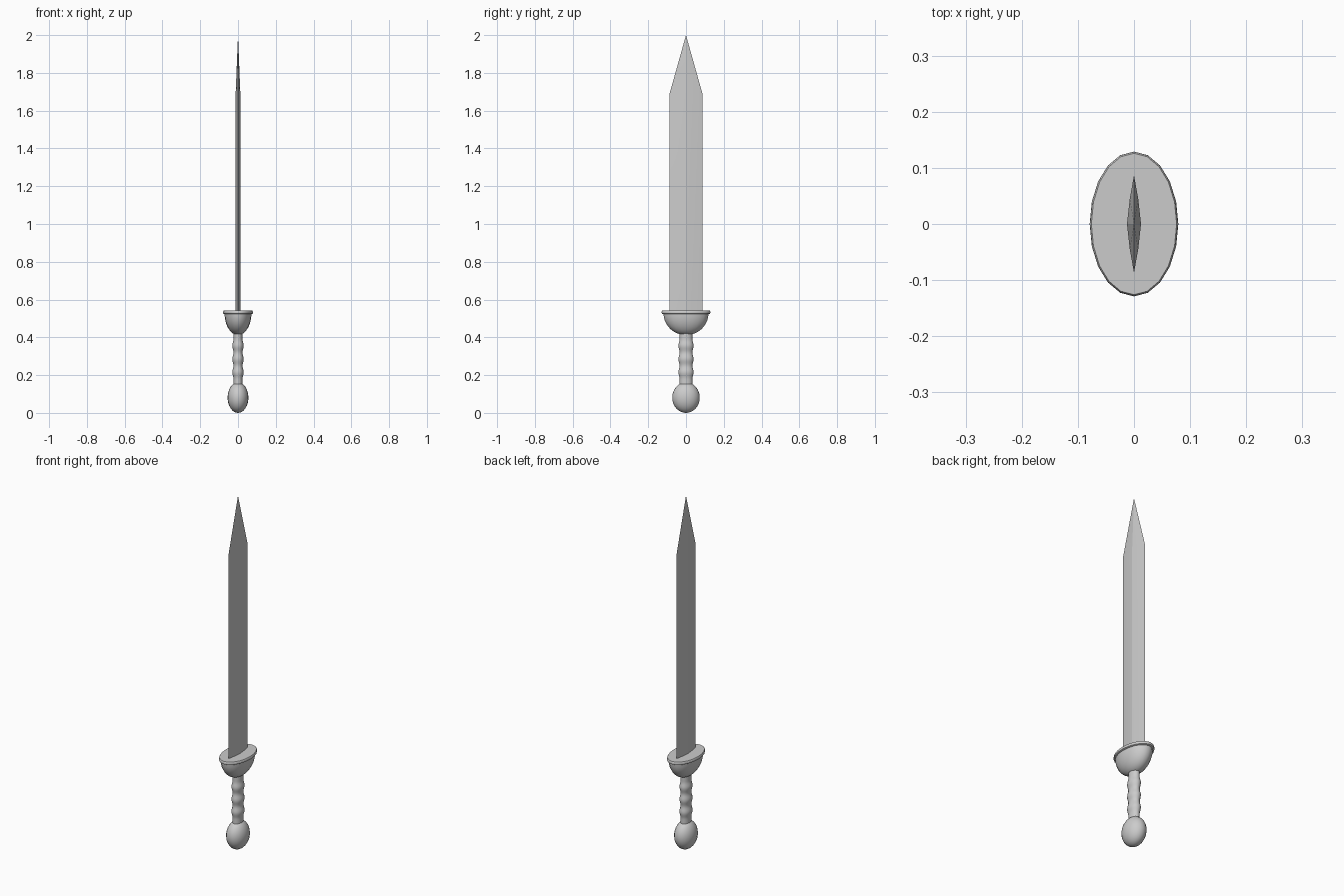
import bpy, bmesh, math

if "Cube" in bpy.data.objects:
    bpy.data.objects.remove(bpy.data.objects["Cube"])


def finish(name, bm, angle):
    bmesh.ops.recalc_face_normals(bm, faces=bm.faces)
    me = bpy.data.meshes.new(name)
    bm.to_mesh(me)
    bm.free()
    ob = bpy.data.objects.new(name, me)
    bpy.context.collection.objects.link(ob)
    bpy.ops.object.select_all(action='DESELECT')
    ob.select_set(True)
    bpy.context.view_layer.objects.active = ob
    bpy.ops.object.shade_smooth_by_angle(angle=math.radians(angle))
    return ob


def loft(name, rings, angle=35):
    """Skin equal-length rings of points and cap both ends."""
    bm = bmesh.new()
    loops = [[bm.verts.new(p) for p in r] for r in rings]
    n = len(loops[0])
    for a, b in zip(loops, loops[1:]):
        for i in range(n):
            j = (i + 1) % n
            bm.faces.new((a[i], a[j], b[j], b[i]))
    bm.faces.new(loops[0][::-1])
    bm.faces.new(loops[-1])
    return finish(name, bm, angle)


def oval(rx, ry, z, n=20):
    return [(rx * math.cos(2 * math.pi * i / n), ry * math.sin(2 * math.pi * i / n), z)
            for i in range(n)]


# pommel: flattened egg
rings = []
for i in range(13):
    a = math.pi * (0.03 + 0.87 * i / 12)
    rings.append(oval(0.055 * math.sin(a), 0.073 * math.sin(a), 0.081 - 0.081 * math.cos(a)))
loft("pommel", rings)

# grip: oval handle with three finger swells
rings = []
for i in range(37):
    z = 0.145 + 0.28 * i / 36
    swell = 0.0
    if 0.18 < z < 0.39:
        swell = 0.5 - 0.5 * math.cos(2 * math.pi * (z - 0.18) / 0.07)
    rings.append(oval(0.024 + 0.006 * swell, 0.034 + 0.006 * swell, z))
loft("grip", rings)

# guard bowl: lower half of an ellipsoid
rings = []
for i in range(10):
    a = math.pi / 2 * (0.08 + 0.92 * i / 9)
    s = math.sin(a)
    rings.append(oval(0.071 * s, 0.119 * s, 0.527 - 0.115 * math.cos(a)))
loft("guard_bowl", rings)

# guard rim: thin rounded plate on top of the bowl
profile = [(0.006, 0.523), (0.001, 0.526), (0.0, 0.532), (0.001, 0.538), (0.003, 0.541)]
loft("guard_rim", [oval(0.079 - d, 0.129 - d, z) for d, z in profile])

# blade: thin ridged lens section drawn to a point
half = [(0.0, -0.087), (0.0075, -0.045), (0.0125, 0.0), (0.0075, 0.045)]
section = half + [(-x, -y) for x, y in half]
bm = bmesh.new()
low = [bm.verts.new((x, y, 0.53)) for x, y in section]
high = [bm.verts.new((x, y, 1.69)) for x, y in section]
tip = bm.verts.new((0, 0, 2.0))
for i in range(8):
    j = (i + 1) % 8
    bm.faces.new((low[i], low[j], high[j], high[i]))
    bm.faces.new((high[i], high[j], tip))
bm.faces.new(low[::-1])
finish("blade", bm, 5)
